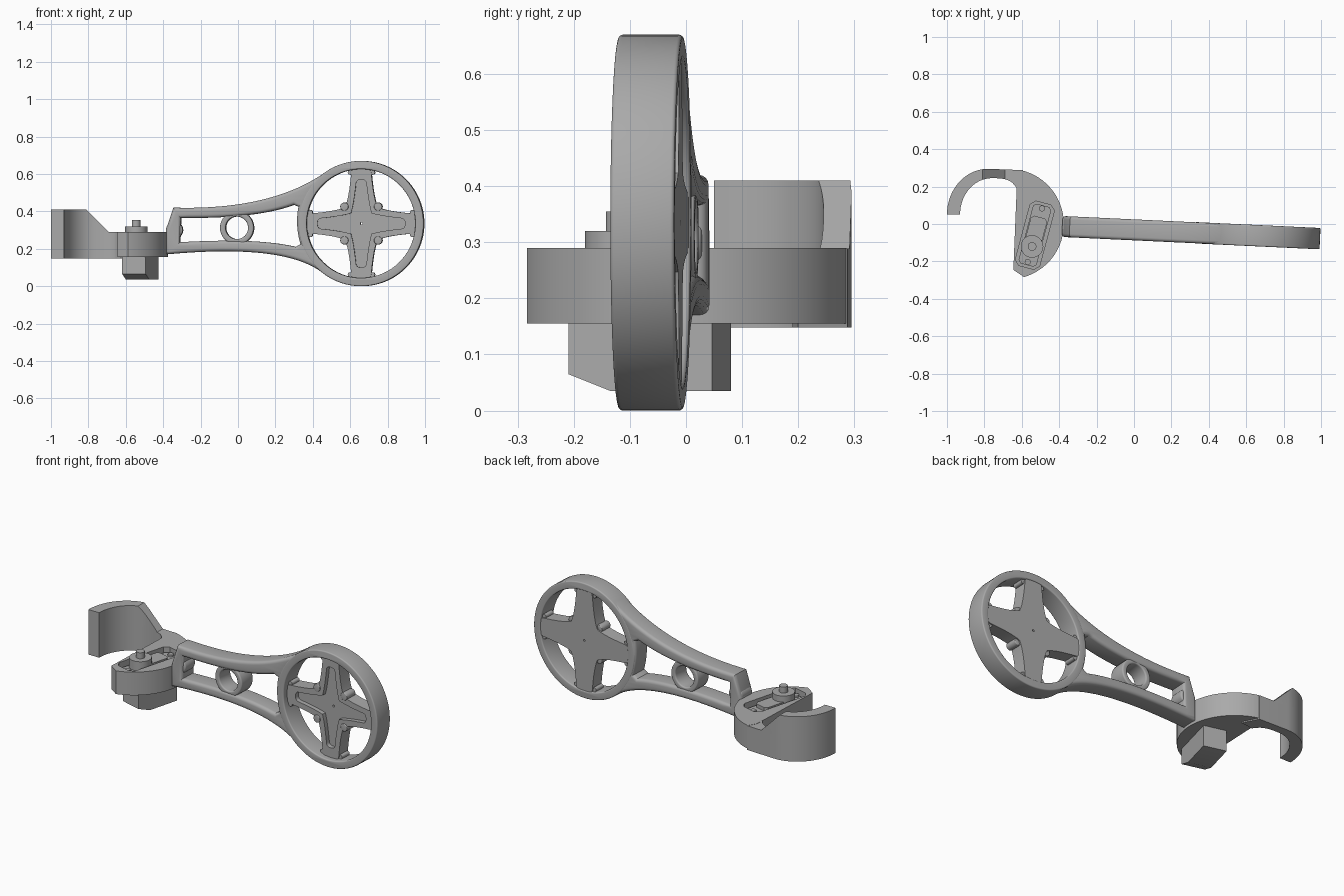
import bpy, bmesh
from math import sin, cos, radians, pi
from mathutils import Matrix, Vector

cube = bpy.data.objects.get("Cube")
if cube:
    bpy.data.objects.remove(cube)

grey = bpy.data.materials.new("satin grey")
grey.use_nodes = True
COLOUR = (0.4, 0.4, 0.4, 1)
grey.diffuse_color = COLOUR
grey.node_tree.nodes["Principled BSDF"].inputs["Base Color"].default_value = COLOUR


def arc(cx, cy, rx, ry, a0, a1, n=24):
    steps = [radians(a0 + (a1 - a0) * i / n) for i in range(n + 1)]
    return [(cx + rx * cos(a), cy + ry * sin(a)) for a in steps]


def circle(cx, cy, r, n=64):
    return arc(cx, cy, r, r, 0, 360 - 360 / n, n - 1)


def bend(a, b, c, n=20):
    a, b, c = Vector(a), Vector(b), Vector(c)
    ts = [i / n for i in range(n + 1)]
    return [tuple(a * (1 - t) ** 2 + b * 2 * t * (1 - t) + c * t * t) for t in ts]


def slab(name, loops, low, high, matrix=Matrix(), bevel=0.0, cut=None):
    """Extrude an outline (further loops are holes) with rounded rims."""
    curve = bpy.data.curves.new(name, "CURVE")
    curve.dimensions, curve.fill_mode = "2D", "BOTH"
    curve.extrude = (high - low) / 2 - bevel
    curve.bevel_depth, curve.offset, curve.bevel_resolution = bevel, -bevel, 3
    for loop in loops:
        spline = curve.splines.new("POLY")
        spline.points.add(len(loop) - 1)
        for point, (x, y) in zip(spline.points, loop):
            point.co = (x, y, 0, 1)
        spline.use_cyclic_u = True
    helper = bpy.data.objects.new(name + " outline", curve)
    bpy.context.collection.objects.link(helper)
    graph = bpy.context.evaluated_depsgraph_get()
    mesh = bpy.data.meshes.new_from_object(helper.evaluated_get(graph))
    bpy.data.objects.remove(helper)
    bm = bmesh.new()
    bm.from_mesh(mesh)
    bmesh.ops.remove_doubles(bm, verts=bm.verts, dist=0.0001)
    bm.transform(matrix @ Matrix.Translation((0, 0, (low + high) / 2)))
    if cut:
        res = bmesh.ops.bisect_plane(bm, geom=bm.verts[:] + bm.edges[:] + bm.faces[:],
                                     plane_co=cut[0], plane_no=cut[1], clear_outer=True)
        rim = [e for e in bm.edges if e.is_boundary]
        bmesh.ops.holes_fill(bm, edges=rim, sides=0)
    bmesh.ops.recalc_face_normals(bm, faces=bm.faces)
    bm.to_mesh(mesh)
    bm.free()
    mesh.materials.clear()
    mesh.materials.append(grey)
    obj = bpy.data.objects.new(name, mesh)
    bpy.context.collection.objects.link(obj)
    bpy.ops.object.select_all(action="DESELECT")
    obj.select_set(True)
    bpy.context.view_layer.objects.active = obj
    bpy.ops.object.shade_smooth_by_angle(angle=radians(35))
    return obj


# Upright parts: outlines lie in x-z, depth runs towards the front
RX, RZ, R = 0.66, 0.335, 0.335
upright = (Matrix.Translation((RX, -0.0625, 0)) @ Matrix.Rotation(radians(-2.7), 4, "Z")
           @ Matrix.Translation((-RX, 0, 0)) @ Matrix.Rotation(pi / 2, 4, "X"))
D = 0.057

# Wheel-like ring
slab("round_ring", [circle(RX, RZ, R, 96), circle(RX, RZ, 0.291, 96)], -D, D, upright, 0.007)

# Beam with flared end and long window
top_edge = bend((-0.345, 0.42), (0.178, 0.405), (0.468, 0.609))
ring_side = arc(RX, RZ, 0.305, 0.305, 125, 232)
low_edge = bend((0.454, 0.071), (0.25, 0.23), (-0.385, 0.17))
window = (bend((-0.305, 0.365), (0.1, 0.36), (0.30, 0.435))
          + bend((0.325, 0.425), (0.305, 0.33), (0.335, 0.225), 10)
          + bend((0.31, 0.21), (0.1, 0.26), (-0.31, 0.235)))
slab("beam", [top_edge + ring_side + low_edge + [(-0.385, 0.3)], window],
     -D + 0.001, D - 0.001, upright, 0.018)
slab("beam_hub", [circle(-0.005, 0.312, 0.09), circle(-0.005, 0.312, 0.06)],
     -0.05, 0.05, upright, 0.008)
slab("beam_end_boss", [circle(-0.34, 0.3, 0.045, 32)], -0.045, 0.045, upright, 0.01)


# Four-armed star inside the ring
def star(tip_r, tip_w, corner, soft):
    points = []
    for k in range(4):
        turn = Matrix.Rotation(k * pi / 2, 2)
        arm = (bend((corner, -corner), (corner + soft, -tip_w - 0.012), (tip_r - soft, -tip_w), 6)
               + bend((tip_r - 0.02, -tip_w + 0.002), (tip_r, -tip_w + 0.004), (tip_r, 0), 5)[:-1])
        arm += [(x, -y) for x, y in reversed(arm)][:-1]
        points += [tuple(turn @ Vector(p) + Vector((RX, RZ))) for p in arm]
    return points


outline = star(0.297, 0.055, 0.088, 0.04)
slab("star_plate", [outline, circle(RX, RZ, 0.006, 16)], -0.053, 0.0, upright)
slab("star_rim", [outline, star(0.235, 0.03, 0.055, 0.04)], 0.0, 0.025, upright)
for k in range(4):
    a = pi / 4 + k * pi / 2
    slab("star_boss", [circle(RX + 0.128 * cos(a), RZ + 0.128 * sin(a), 0.022, 24)],
         -0.045, 0.03, upright, 0.004)
    for side in (-1, 1):
        b = k * pi / 2 + side * 0.215
        slab("star_tip_pin", [circle(RX + 0.28 * cos(b), RZ + 0.28 * sin(b), 0.013, 16)],
             -0.045, 0.02, upright)

# Clamp body: rounded block with a pocket on top
body = arc(-0.67, 0, 0.295, 0.295, 76, -74, 40) + [(-0.645, -0.245), (-0.635, 0), (-0.625, 0.24)]
LEAN = Matrix.Rotation(radians(-15), 4, "Z")
tilted = Matrix.Translation((-0.53, -0.06, 0)) @ LEAN


def block(w, l, c):
    half = [(w - c, l), (w, l - c), (w, c - l), (w - c, -l)]
    return half + [(-x, -y) for x, y in half]


pocket = [tuple((tilted @ Vector((x, y, 0))).xy) for x, y in block(0.067, 0.178, 0.025)]
slab("clamp_base", [body], 0.155, 0.225)
slab("clamp_rim", [body, pocket], 0.225, 0.29)

# Curved hook with a sloping shoulder
hook = (arc(-0.78, 0.05, 0.22, 0.245, 180, 90) + [(-0.595, 0.288), (-0.55, 0.2), (-0.625, 0.19)]
        + bend((-0.65, 0.22), (-0.68, 0.247), (-0.76, 0.245), 8)
        + arc(-0.76, 0.05, 0.17, 0.195, 90, 180)[1:])
slab("hook_lower", [hook], 0.148, 0.289)
slab("hook_upper", [hook], 0.289, 0.41, cut=((-0.81, 0, 0.41), (1, 0, 1)))

# Motor: case below, flange with screws, output hub and shaft above
side_on = (Matrix.Translation((-0.522, -0.065, 0)) @ LEAN
           @ Matrix(((0, 0, 1, 0), (1, 0, 0, 0), (0, 1, 0, 0), (0, 0, 0, 1))))
case = [(-0.1325, 0.065), (-0.055, 0.035), (0.1325, 0.035), (0.1325, 0.22), (-0.1325, 0.22)]
slab("motor_case", [case], -0.065, 0.065, side_on)
slab("motor_flange", [block(0.05, 0.165, 0.015)], 0.2, 0.265, tilted)
for y in (-0.148, 0.148):
    slab("flange_screw", [circle(0, y, 0.016, 20)], 0.25, 0.275, tilted)
slab("motor_cap", [block(0.045, 0.1, 0.015)], 0.25, 0.285, tilted)
slab("output_hub", [circle(-0.545, -0.12, 0.06, 40)], 0.25, 0.32)
slab("output_shaft", [circle(-0.545, -0.12, 0.023, 32)], 0.3, 0.355)
